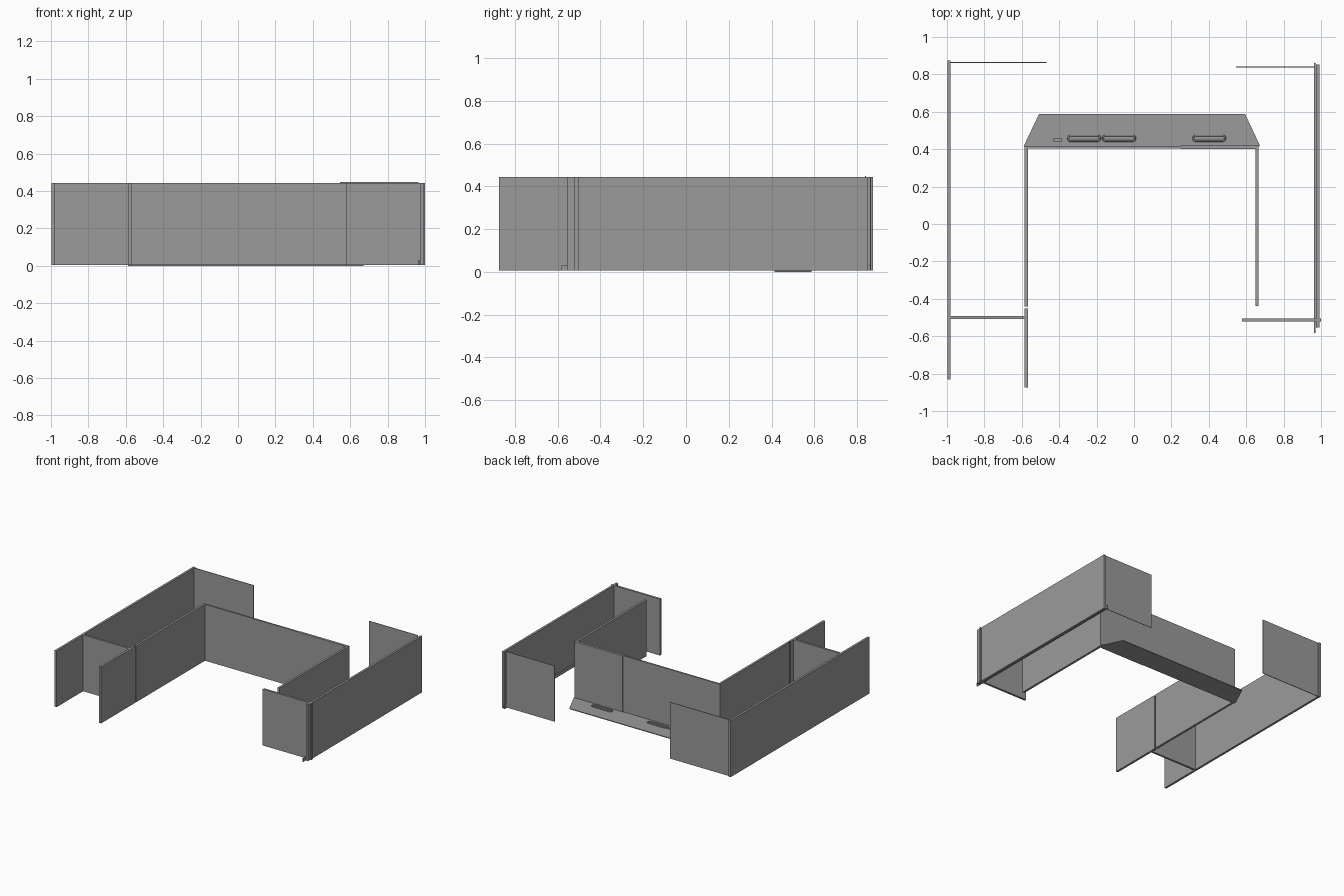
import bpy, bmesh, math

if "Cube" in bpy.data.objects:
    bpy.data.objects.remove(bpy.data.objects["Cube"])

Z0, Z1 = 0.005, 0.444

# Mid grey paint used on every part
paint = bpy.data.materials.new("wall_grey")
paint.diffuse_color = (0.327, 0.327, 0.327, 1)
paint.use_nodes = True
paint.node_tree.nodes["Principled BSDF"].inputs["Base Color"].default_value = paint.diffuse_color


def prism(name, outline, z0, z1):
    """Extrude a flat outline between two heights."""
    bm = bmesh.new()
    face = bm.faces.new([bm.verts.new((x, y, z0)) for x, y in outline])
    ext = bmesh.ops.extrude_face_region(bm, geom=[face])
    verts = [g for g in ext["geom"] if isinstance(g, bmesh.types.BMVert)]
    bmesh.ops.translate(bm, verts=verts, vec=(0, 0, z1 - z0))
    bmesh.ops.recalc_face_normals(bm, faces=bm.faces)
    mesh = bpy.data.meshes.new(name)
    bm.to_mesh(mesh)
    bm.free()
    mesh.materials.append(paint)
    obj = bpy.data.objects.new(name, mesh)
    bpy.context.collection.objects.link(obj)
    return obj


def wall(name, x0, x1, y0, y1, z0=Z0, z1=Z1):
    return prism(name, [(x0, y0), (x1, y0), (x1, y1), (x0, y1)], z0, z1)


def slot_rim(name, x0, x1, y0, y1, z, thick):
    """Thin raised tube following a rounded rectangle."""
    r = 0.012
    corners = [(x1 - r, y1 - r), (x0 + r, y1 - r), (x0 + r, y0 + r), (x1 - r, y0 + r)]
    curve = bpy.data.curves.new(name, "CURVE")
    curve.dimensions = "3D"
    curve.bevel_depth = thick
    curve.bevel_resolution = 1
    spline = curve.splines.new("POLY")
    spline.points.add(19)
    spline.use_cyclic_u = True
    for i, (cx, cy) in enumerate(corners):
        for k in range(5):
            a = math.radians(90 * i + 22.5 * k)
            spline.points[i * 5 + k].co = (cx + r * math.cos(a), cy + r * math.sin(a), z, 1)
    curve.materials.append(paint)
    bpy.context.collection.objects.link(bpy.data.objects.new(name, curve))


# Outer walls
wall("outer_left_wall", -0.998, -0.981, -0.832, 0.875)
wall("outer_right_wall", 0.974, 0.991, -0.554, 0.852)
wall("rear_left_panel", -0.981, -0.468, 0.861, 0.866)
wall("rear_right_panel", 0.545, 0.965, 0.837, 0.841, 0.012, 0.447)

# Inner walls, the long rear one with a slight step at its seam
wall("inner_left_wall", -0.585, -0.568, -0.442, 0.405)
wall("inner_left_front_wall", -0.585, -0.568, -0.875, -0.452)
wall("inner_right_wall", 0.649, 0.666, -0.439, 0.405)
wall("inner_rear_wall", -0.585, 0.666, 0.405, 0.418)
wall("inner_rear_wall_step", 0.250, 0.666, 0.402, 0.422)

# Cross walls closing the side passages
wall("left_cross_wall", -0.981, -0.575, -0.507, -0.491)
wall("right_cross_wall", 0.578, 1.0, -0.521, -0.504)

# Baseboard along the right wall
wall("right_baseboard", 0.963, 0.971, -0.583, 0.862, Z0, 0.03)

# Tapered floor plate with raised slot rims
prism("rear_floor_plate", [(-0.587, 0.415), (0.672, 0.415), (0.672, 0.422),
                           (0.594, 0.588), (-0.508, 0.588), (-0.587, 0.422)], 0, 0.006)
for i, (x0, x1) in enumerate([(-0.352, -0.182), (-0.166, 0.006), (0.317, 0.487)]):
    slot_rim(f"plate_slot_rim_{i}", x0, x1, 0.444, 0.472, 0.008, 0.005)
wall("plate_small_tab", -0.43, -0.386, 0.440, 0.460, 0.004, 0.018)
